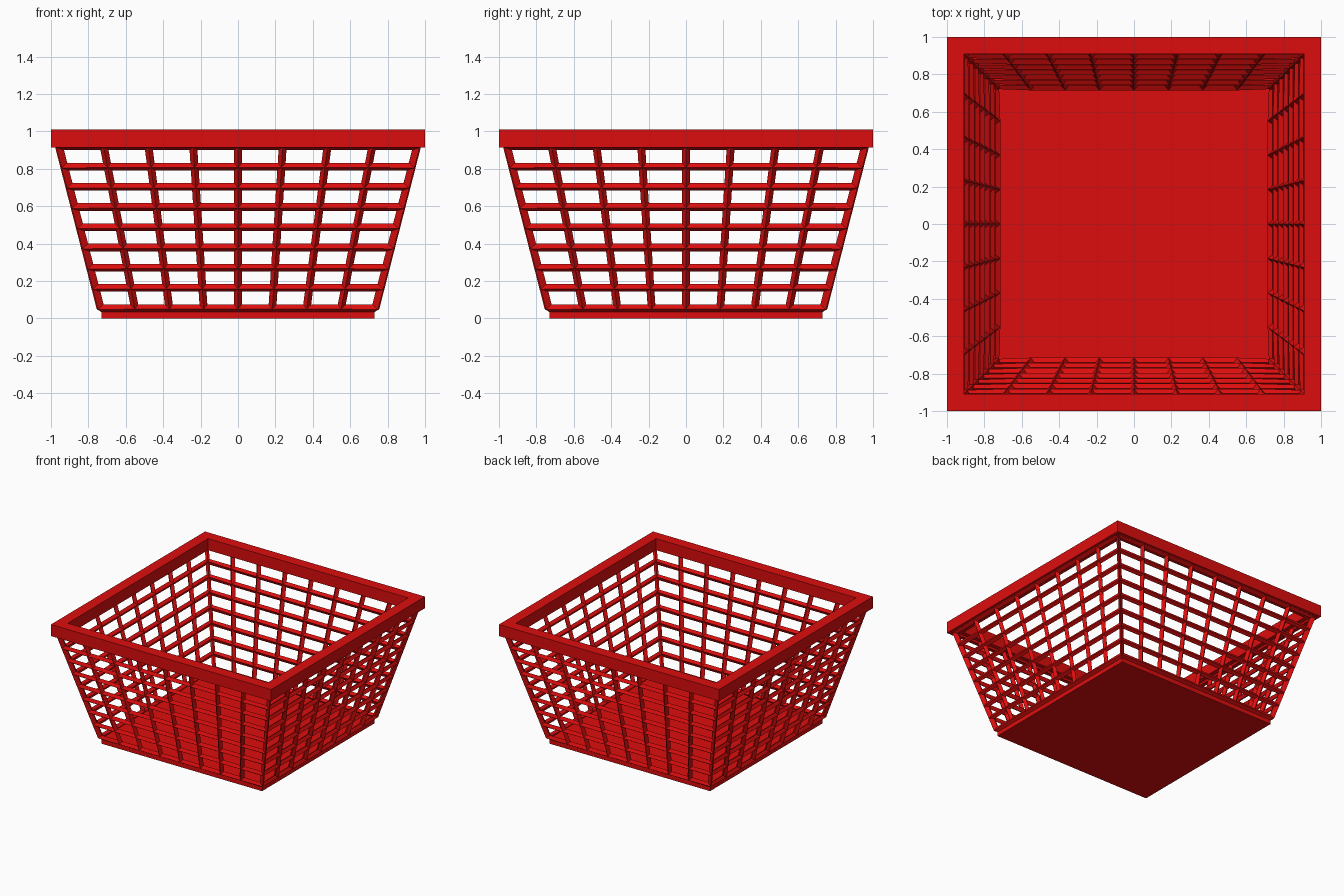
import bpy, bmesh

if "Cube" in bpy.data.objects:
    bpy.data.objects.remove(bpy.data.objects["Cube"])

red = bpy.data.materials.new("red_plastic")
red.diffuse_color = (0.72, 0.004, 0.004, 1)
red.use_nodes = True
red.node_tree.nodes["Principled BSDF"].inputs["Base Color"].default_value = red.diffuse_color

N = 8                       # cells along each side and up each wall
Z0, Z1 = 0.055, 0.92        # lattice bottom and top
H0, H1 = 0.735, 0.957       # lattice half-width at bottom and top


def add_object(name, bm):
    bmesh.ops.recalc_face_normals(bm, faces=bm.faces[:])
    mesh = bpy.data.meshes.new(name)
    bm.to_mesh(mesh)
    bm.free()
    mesh.materials.append(red)
    obj = bpy.data.objects.new(name, mesh)
    bpy.context.collection.objects.link(obj)
    return obj


def square_ring(bm, half, z, cuts=1):
    corners = [(-1, -1), (1, -1), (1, 1), (-1, 1)]
    ring = []
    for i, (ax, ay) in enumerate(corners):
        bx, by = corners[(i + 1) % 4]
        for k in range(cuts):
            t = k / cuts
            ring.append(bm.verts.new((half * (ax + (bx - ax) * t),
                                      half * (ay + (by - ay) * t), z)))
    return ring


def bridge(bm, a, b):
    n = len(a)
    for i in range(n):
        j = (i + 1) % n
        bm.faces.new((a[i], a[j], b[j], b[i]))


# Lattice walls: flared grid turned into diamond-section bars
bm = bmesh.new()
rings = [square_ring(bm, H0 + (H1 - H0) * r / N, Z0 + (Z1 - Z0) * r / N, N)
         for r in range(N + 1)]
for a, b in zip(rings, rings[1:]):
    bridge(bm, a, b)
walls = add_object("lattice_walls", bm)
wire = walls.modifiers.new("bars", 'WIREFRAME')
wire.thickness = 0.042
wire.use_even_offset = True
wire.use_boundary = True
wire.use_replace = True

# Top rim: square frame with a rectangular section
bm = bmesh.new()
section = [(1.0, 0.915), (1.0, 1.01), (0.91, 1.01), (0.91, 0.915)]
rings = [square_ring(bm, h, z) for h, z in section]
for i in range(4):
    bridge(bm, rings[i], rings[(i + 1) % 4])
add_object("top_rim", bm)

# Base plate
bm = bmesh.new()
low, high = square_ring(bm, 0.73, 0.0), square_ring(bm, 0.73, 0.05)
bridge(bm, low, high)
bm.faces.new(low)
bm.faces.new(high)
add_object("base_plate", bm)
